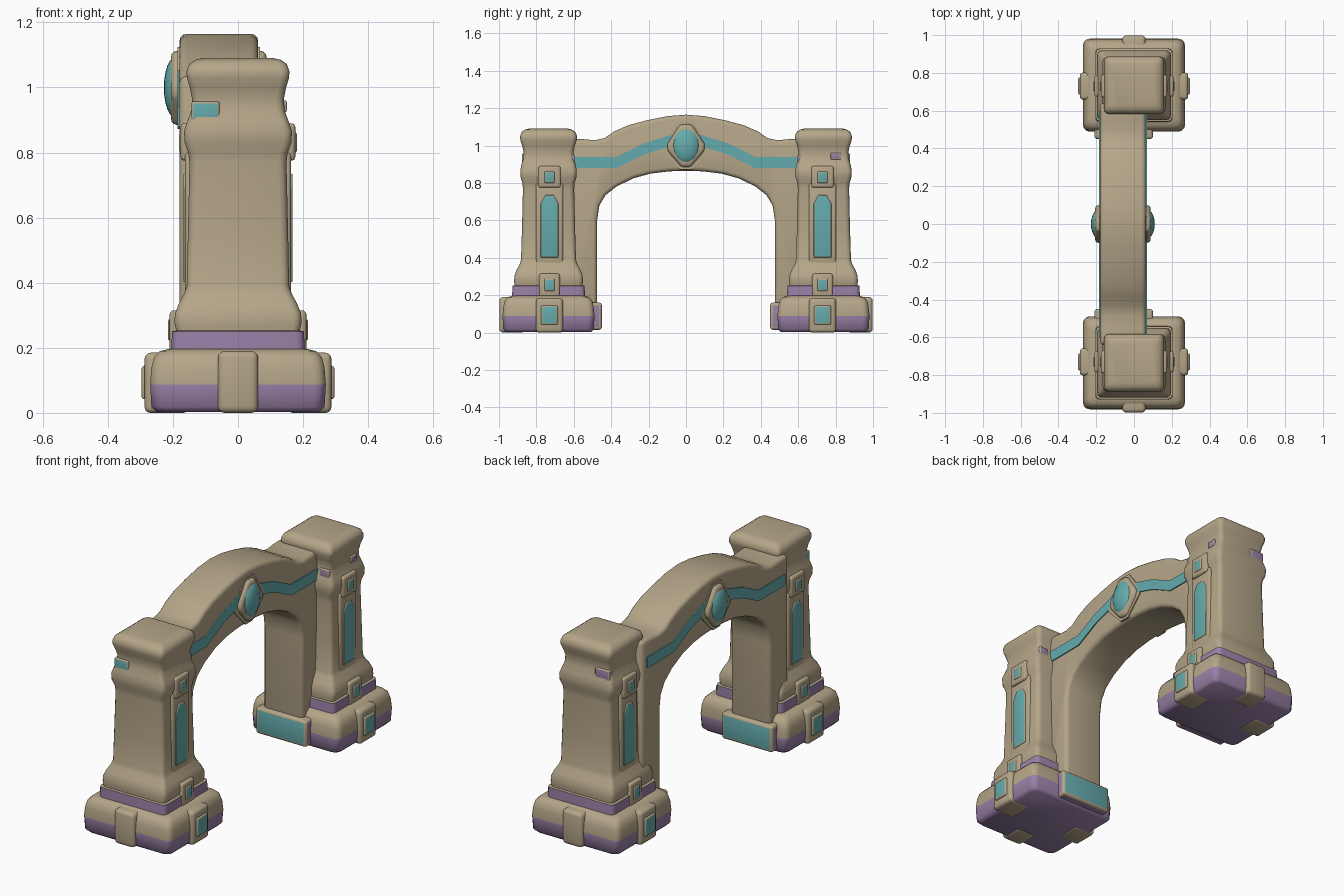
import bpy, bmesh, math

if "Cube" in bpy.data.objects:
    bpy.data.objects.remove(bpy.data.objects["Cube"])

def material(name, rgb):
    m = bpy.data.materials.new(name)
    m.diffuse_color = (*rgb, 1)
    m.use_nodes = True
    m.node_tree.nodes["Principled BSDF"].inputs["Base Color"].default_value = m.diffuse_color
    return m

MATS = [material("sandstone", (0.46, 0.38, 0.25)),
        material("teal_inlay", (0.13, 0.41, 0.42)),
        material("purple_trim", (0.32, 0.22, 0.39))]
TAN, TEAL, PURPLE = 0, 1, 2

def finish(bm, name, angle=40):
    bmesh.ops.recalc_face_normals(bm, faces=bm.faces[:])
    me = bpy.data.meshes.new(name)
    bm.to_mesh(me)
    bm.free()
    for m in MATS:
        me.materials.append(m)
    ob = bpy.data.objects.new(name, me)
    bpy.context.collection.objects.link(ob)
    bpy.ops.object.select_all(action='DESELECT')
    ob.select_set(True)
    bpy.context.view_layer.objects.active = ob
    bpy.ops.object.shade_smooth_by_angle(angle=math.radians(angle))
    return ob

def rect(u, hu, z0, z1):
    return [(u - hu, z0), (u + hu, z0), (u + hu, z1), (u - hu, z1)]

def prism(name, pts, a, b, mat, bevel=0.0, axis='x', segs=3):
    """Extrude an outline along x (points are y,z) or y (points are x,z)."""
    bm = bmesh.new()
    put = (lambda d, p: (d, *p)) if axis == 'x' else (lambda d, p: (p[0], d, p[1]))
    lo = [bm.verts.new(put(a, p)) for p in pts]
    hi = [bm.verts.new(put(b, p)) for p in pts]
    bm.faces.new(lo)
    bm.faces.new(hi)
    n = len(pts)
    for i in range(n):
        bm.faces.new((lo[i], lo[(i + 1) % n], hi[(i + 1) % n], hi[i]))
    bmesh.ops.recalc_face_normals(bm, faces=bm.faces[:])
    for f in bm.faces:
        f.material_index = mat(f.normal) if callable(mat) else mat
    if bevel:
        edges = [e for e in bm.edges if e.calc_face_angle() > 0.6]
        bmesh.ops.bevel(bm, geom=edges, offset=bevel, segments=segs, profile=0.5,
                        affect='EDGES', clamp_overlap=True)
    return finish(bm, name)

def loft(name, rings, cy, r=0.03, bottom=TAN):
    """Stack of rounded rectangles: (half x, half y, z, colour up to next ring)."""
    bm = bmesh.new()
    loops = []
    for hx, hy, z, _ in rings:
        loop = []
        for k, (sx, sy) in enumerate([(1, 1), (-1, 1), (-1, -1), (1, -1)]):
            for j in range(4):
                t = math.pi / 2 * (k + j / 3)
                loop.append(bm.verts.new((sx * (hx - r) + r * math.cos(t),
                                          cy + sy * (hy - r) + r * math.sin(t), z)))
        loops.append(loop)
    for a, b, ring in zip(loops, loops[1:], rings):
        n = len(a)
        for i in range(n):
            f = bm.faces.new((a[i], a[(i + 1) % n], b[(i + 1) % n], b[i]))
            f.material_index = ring[3]
    bm.faces.new(loops[0]).material_index = bottom
    bm.faces.new(loops[-1])
    return finish(bm, name, 50)

CY = 0.735
for s, tag in ((-1, "front"), (1, "rear")):
    cy = s * CY
    # Plinth with purple lower half
    loft(tag + "_plinth", [(.25, .228, .003, PURPLE), (.266, .242, .018, PURPLE),
         (.27, .246, .088, TAN), (.266, .241, .14, TAN), (.257, .233, .172, TAN),
         (.24, .216, .19, TAN), (.21, .19, .197, TAN)], cy, .035, PURPLE)
    # Pillar: purple step, foot moulding, tapered shaft, collar, neck, cap
    loft(tag + "_pillar", [(.205, .195, .18, PURPLE), (.203, .193, .25, TAN),
         (.19, .182, .253, TAN), (.195, .184, .275, TAN), (.194, .182, .305, TAN),
         (.182, .171, .335, TAN), (.166, .154, .365, TAN), (.157, .147, .39, TAN),
         (.154, .142, .55, TAN), (.149, .137, .77, TAN), (.153, .14, .80, TAN),
         (.164, .149, .83, TAN), (.166, .151, .865, TAN), (.156, .146, .895, TAN),
         (.143, .136, .93, TAN), (.141, .133, .965, TAN), (.148, .141, 1.0, TAN),
         (.157, .151, 1.03, TAN), (.158, .152, 1.05, TAN), (.15, .144, 1.072, TAN),
         (.132, .126, 1.085, TAN), (.11, .105, 1.09, TAN)], cy, .025)
    # Outer plinth boss
    prism(tag + "_plinth_boss", rect(0, .062, 0, .19), s * .86, s * .998, TAN, .02, 'y')
    # Block at the foot of the inner pier
    prism(tag + "_pier_foot", rect(-.055, .155, .015, .16), s * .45, s * .58,
          lambda n, s=s: TEAL if n.y * s < -.5 else TAN if n.z > .5 else PURPLE,
          .014, 'y')
    # Neck patches
    prism(tag + "_neck_patch", rect(-.1, .043, .888, .957), s * (CY + .10),
          s * (CY + .142), TEAL if s < 0 else PURPLE, .006, 'y')
    prism(tag + "_inner_neck_patch", rect(.11, .028, .90, .95), s * (CY - .142),
          s * (CY - .10), PURPLE, .006, 'y')
    # Ornaments on both broad sides
    for d, side in ((1, "right"), (-1, "left")):
        nm = f"{tag}_{side}_"
        yc = s * .73
        prism(nm + "boss", rect(yc, .072, 0, .185), d * .15, d * .287, TAN, .018)
        prism(nm + "boss_inlay", rect(yc, .045, .042, .145), d * .26, d * .296, TEAL, .008)
        prism(nm + "step_boss", rect(yc, .055, .18, .315), d * .15, d * .21, TAN, .012)
        prism(nm + "step_inlay", rect(yc, .027, .222, .288), d * .18, d * .215, TEAL, .006)
        prism(nm + "panel", rect(yc, .073, .34, .80), d * .1, d * .163, TAN, .012)
        prism(nm + "collar_boss", rect(yc, .06, .775, .89), d * .1, d * .176, TAN, .012)
        prism(nm + "collar_inlay", rect(yc, .027, .80, .862), d * .15, d * .181, TEAL, .006)
        prism(nm + "shaft_inlay", [(yc - .047, .402), (yc + .047, .402),
              (yc + .047, .69), (yc + .022, .735), (yc - .022, .735), (yc - .047, .69)],
              d * .14, d * .168, TEAL, .004)

# Small patch on the rear cap
prism("rear_side_patch", rect(.80, .027, .925, .96), .12, .15, PURPLE, .005)

# Arch with its two inner piers, as one mirrored outline
inner = [(.475, .10), (.475, .60), (.463, .68), (.43, .735), (.37, .782),
         (.28, .825), (.19, .85), (.09, .862)]
outer = [(0, 1.165), (.10, 1.157), (.21, 1.135), (.31, 1.108), (.385, 1.075),
         (.435, 1.04), (.49, 1.028), (.56, 1.035), (.64, 1.035), (.64, .10)]
half = outer[1:] + inner
prism("arch", [outer[0]] + half + [(0, .865)] + [(-y, z) for y, z in reversed(half)],
      -.18, .062, TAN, .022)

# Zigzag inlays, keystone bosses and gems on both faces of the arch
line = [(.60, .91), (.37, .91), (.23, .98), (.07, 1.03)]
for x, d, side in ((.062, 1, "right"), (-.18, -1, "left")):
    for s in (1, -1):
        band = [(s * y, z + .03) for y, z in line]
        band += [(s * y, z - .03) for y, z in reversed(line)]
        prism(side + "_arch_inlay", band, x - d * .02, x + d * .006, TEAL)
    key = [(-.03, .872), (.03, .872), (.125, .97), (.125, 1.01), (.04, 1.125),
           (-.04, 1.125), (-.125, 1.01), (-.125, .97)]
    prism(side + "_keystone_boss", key, x - d * .04, x + d * .006, TAN)
    small = [(y * .8, 1 + (z - 1) * .9) for y, z in key]
    prism(side + "_keystone", small, x - d * .04, x + d * .026, TAN, .018)
    bm = bmesh.new()
    bmesh.ops.create_uvsphere(bm, u_segments=20, v_segments=12, radius=1)
    for v in bm.verts:
        v.co = (x + d * .01 + v.co.x * .038, v.co.y * .075, 1.0 + v.co.z * .095)
    for f in bm.faces:
        f.material_index = TEAL
    finish(bm, side + "_gem")
